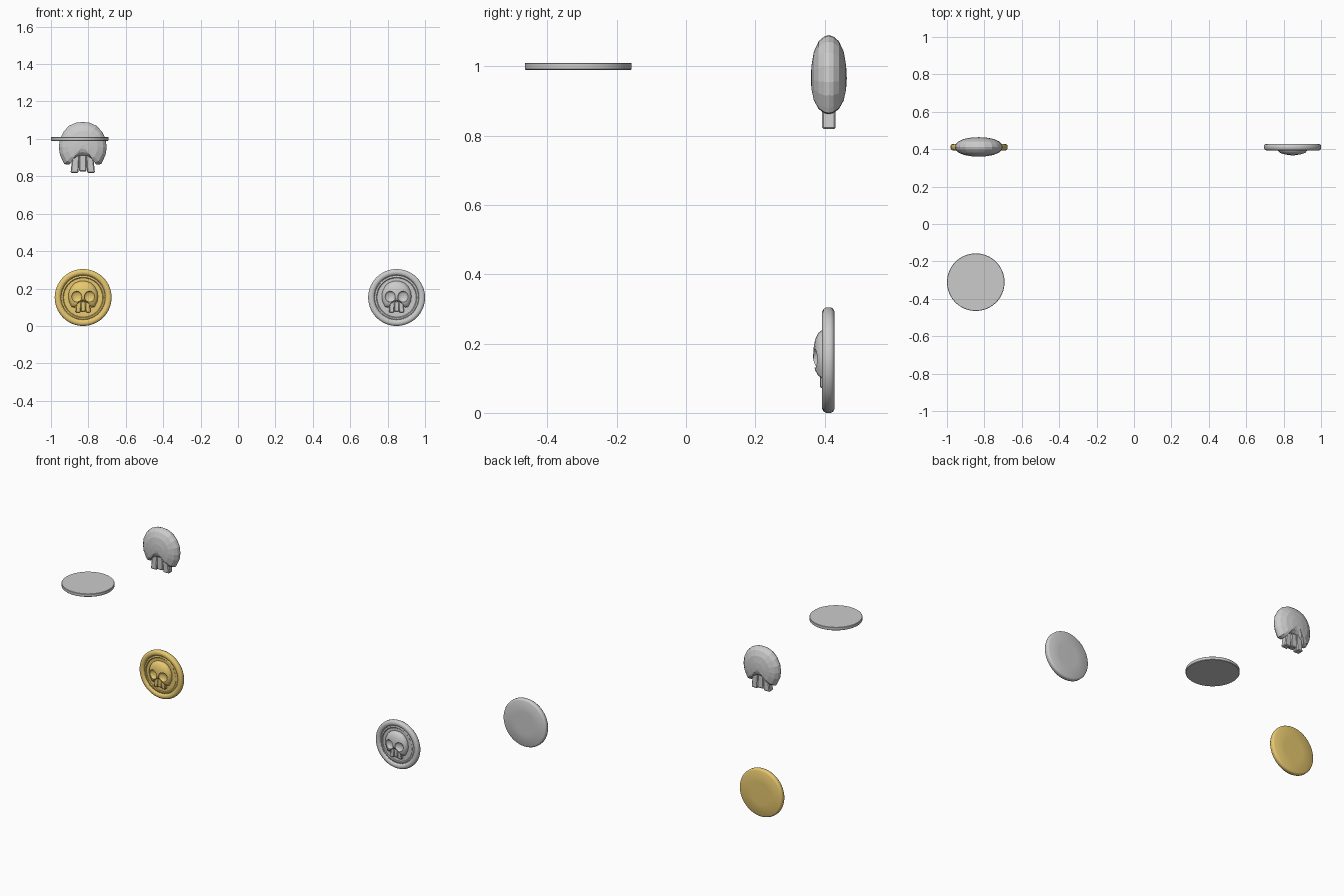
import bpy, bmesh, math
from mathutils import Vector, Matrix

if "Cube" in bpy.data.objects:
    bpy.data.objects.remove(bpy.data.objects["Cube"])

gold = bpy.data.materials.new("gold")
gold.diffuse_color = (0.80, 0.58, 0.16, 1)
gold.use_nodes = True
gold.node_tree.nodes["Principled BSDF"].inputs["Base Color"].default_value = gold.diffuse_color


def finish(name, bm, loc, mat=None, smooth=False):
    bmesh.ops.remove_doubles(bm, verts=bm.verts, dist=1e-6)
    bmesh.ops.recalc_face_normals(bm, faces=bm.faces)
    me = bpy.data.meshes.new(name)
    bm.to_mesh(me)
    bm.free()
    ob = bpy.data.objects.new(name, me)
    bpy.context.collection.objects.link(ob)
    ob.location = loc
    if mat:
        me.materials.append(mat)
    if smooth:
        bpy.ops.object.select_all(action='DESELECT')
        bpy.context.view_layer.objects.active = ob
        ob.select_set(True)
        bpy.ops.object.shade_smooth_by_angle(angle=math.radians(40))
    return ob


def lathe(name, profile, loc, mat=None, axis='Y', steps=64):
    # profile of (radius, offset along axis), spun into a closed round
    bm = bmesh.new()
    vs = [bm.verts.new((r, a, 0) if axis == 'Y' else (r, 0, a)) for r, a in profile]
    es = [bm.edges.new(p) for p in zip(vs, vs[1:])]
    bmesh.ops.spin(bm, geom=vs + es, cent=(0, 0, 0), angle=math.tau, steps=steps,
                   axis=(0, 1, 0) if axis == 'Y' else (0, 0, 1))
    return finish(name, bm, loc, mat, True)


# Half outline of the cranium, top to notch above the jaw
half = [(0, .125), (.035, .122), (.072, .106), (.102, .075), (.122, .035), (.128, -.01),
        (.122, -.05), (.106, -.085), (.098, -.1), (.072, -.103), (.055, -.078), (.03, -.062), (0, -.058)]
outline = half + [(-x, z) for x, z in half[-2:0:-1]]


def add_cranium(bm, s):
    rings = []
    for k, y in [(.3, -.050), (.62, -.043), (.86, -.029), (.97, -.013), (1, 0),
                 (.97, .013), (.86, .029), (.62, .043), (.3, .050)]:
        rings.append([bm.verts.new((x * k * s, y * s, z * k * s)) for x, z in outline])
    n = len(outline)
    for a, b in zip(rings, rings[1:]):
        for i in range(n):
            bm.faces.new((a[i], a[(i + 1) % n], b[(i + 1) % n], b[i]))
    for ring, y in ((rings[0], -.052), (rings[-1], .052)):
        tip = bm.verts.new((0, y * s, 0))
        for i in range(n):
            bm.faces.new((ring[i], ring[(i + 1) % n], tip))


def add_teeth(bm, s):
    # three flared teeth
    for x, bottom in ((-.042, -.146), (0, -.138), (.042, -.146)):
        r = bmesh.ops.create_cube(bm, size=1)
        for v in r['verts']:
            top = v.co.z > 0
            w = .038 if top else .042
            v.co = Vector((x * (.86 if top else 1.05) + v.co.x * w, v.co.y * .04,
                           -.05 if top else bottom)) * s
        es = list({e for v in r['verts'] for e in v.link_edges})
        bmesh.ops.bevel(bm, geom=es, offset=.005 * s, segments=1, affect='EDGES')


# Loose faceted skull
bm = bmesh.new()
add_cranium(bm, 1)
finish("skull_cranium", bm, (-.83, .412, .965))
bm = bmesh.new()
add_teeth(bm, 1)
finish("skull_teeth", bm, (-.83, .412, .965))

# Plain flat disc
lathe("plain_disc", [(0, -.01), (.152, -.01), (.154, -.008), (.154, .008), (.152, .01), (0, .01)],
      (-.846, -.311, 1.0), axis='Z')


def coin(prefix, x, mat):
    # coin body with raised rim, groove and sunken field
    lathe(prefix + "_coin",
          [(0, -.006), (.104, -.006), (.108, -.010), (.113, -.010), (.118, -.006), (.122, -.013),
           (.128, -.018), (.140, -.018), (.148, -.014), (.152, -.007), (.152, .007),
           (.149, .013), (.142, .017), (.07, .018), (0, .018)],
          (x, .411, .152), mat, steps=80)
    # ring of small beads in the groove
    bm = bmesh.new()
    for i in range(60):
        a = math.tau * i / 60
        bmesh.ops.create_icosphere(bm, subdivisions=1, radius=.003, matrix=Matrix.Translation(
            (.1175 * math.cos(a), 0, .1175 * math.sin(a))))
    finish(prefix + "_beads", bm, (x, .404, .152), mat)

    s, loc = .62, (x, .399, .163)
    # cutter for eye sockets and nose
    bm = bmesh.new()
    for ex, ez, rx, ry, rz in ((-.034, -.006, .029, .016, .029), (.034, -.006, .029, .016, .029),
                               (0, -.033, .007, .012, .009)):
        bmesh.ops.create_uvsphere(bm, u_segments=24, v_segments=14, radius=1, matrix=Matrix.Translation(
            (ex, -.026, ez)) @ Matrix.Diagonal((rx, ry, rz, 1)))
    cutter = finish(prefix + "_socket_cutter", bm, loc)
    cutter.hide_render = True
    cutter.hide_viewport = True
    # skull relief
    bm = bmesh.new()
    add_cranium(bm, s)
    bmesh.ops.remove_doubles(bm, verts=bm.verts, dist=1e-6)
    cut = bmesh.ops.bisect_plane(bm, geom=bm.verts[:] + bm.edges[:] + bm.faces[:],
                                 plane_co=(0, .015, 0), plane_no=(0, 1, 0), clear_outer=True)
    bmesh.ops.contextual_create(bm, geom=[e for e in cut['geom_cut'] if isinstance(e, bmesh.types.BMEdge)])
    skull = finish(prefix + "_skull_relief", bm, loc, mat, True)
    m = skull.modifiers.new("sockets", 'BOOLEAN')
    m.operation, m.object, m.solver = 'DIFFERENCE', cutter, 'EXACT'
    # tooth relief
    bm = bmesh.new()
    add_teeth(bm, s)
    finish(prefix + "_teeth_relief", bm, loc, mat, True)


coin("gold", -.828, gold)
coin("silver", .848, None)
